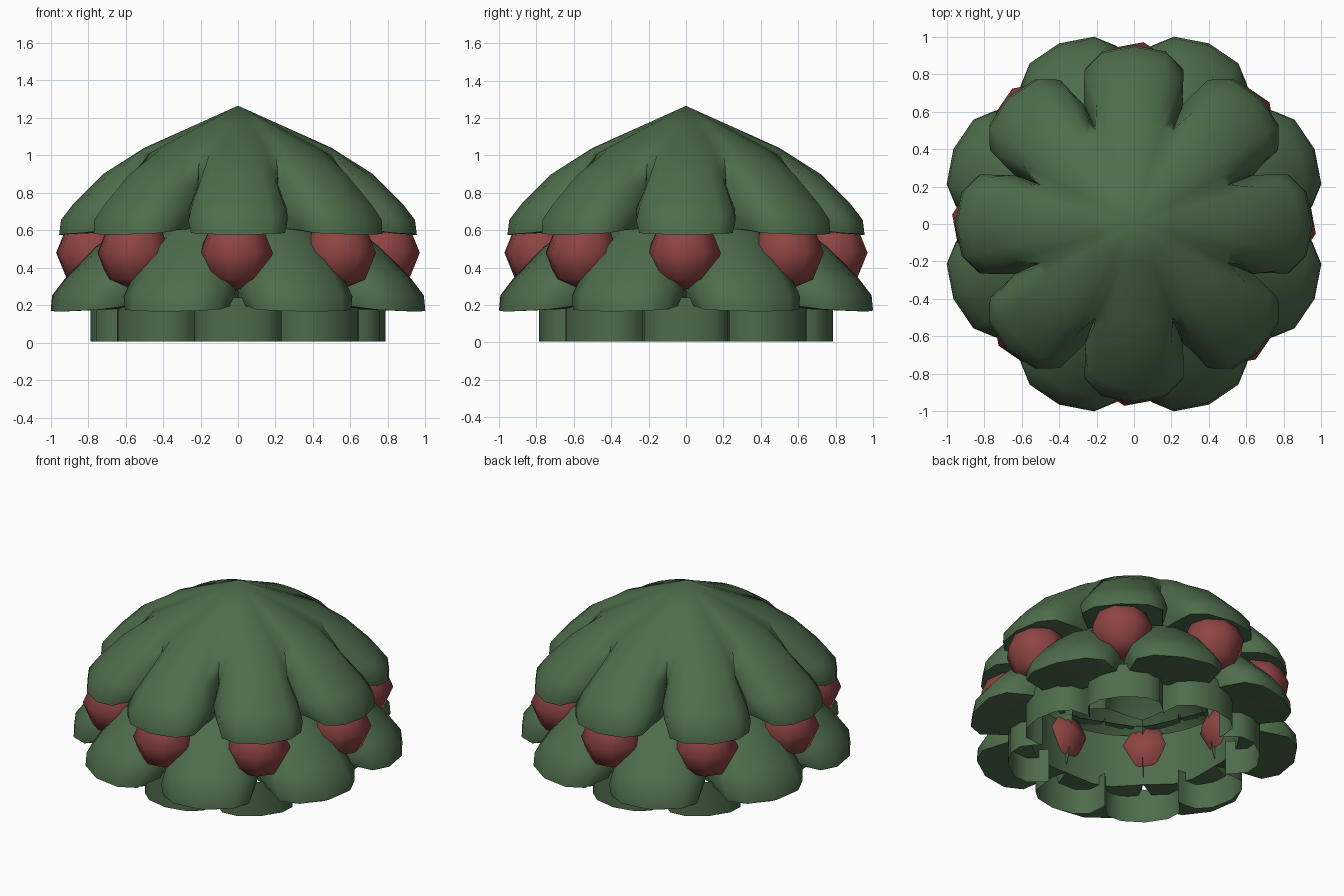
import bpy, bmesh, math
from mathutils import Matrix, Vector

if "Cube" in bpy.data.objects:
    bpy.data.objects.remove(bpy.data.objects["Cube"])


def material(name, color):
    m = bpy.data.materials.new(name)
    m.diffuse_color = color
    m.use_nodes = True
    m.node_tree.nodes["Principled BSDF"].inputs["Base Color"].default_value = m.diffuse_color
    return m


GREEN = material("leaf_green", (0.075, 0.15, 0.07, 1))
RED = material("berry_red", (0.27, 0.058, 0.055, 1))

# Half leaf, rows from the crown to the rim: (sideways, outward, height),
# each row running from the centre ridge to the side edge and into the valley
CROWN = [
    [(0, .2, 1.175), (.03, .2, 1.175), (.055, .195, 1.17), (.08, .193, 1.168), (.08, .193, 1.168)],
    [(0, .5, 1.04), (.08, .51, 1.03), (.15, .51, 1.015), (.207, .5, 1.0), (.207, .5, 1.0)],
    [(0, .72, .90), (.13, .70, .89), (.20, .64, .865), (.213, .55, .84), (.214, .517, .84)],
    [(0, .88, .74), (.16, .85, .735), (.25, .77, .72), (.262, .64, .71), (.222, .536, .71)],
    [(0, .945, .655), (.175, .91, .655), (.265, .82, .65), (.26, .68, .65), (.23, .554, .65)],
    [(0, .955, .575), (.17, .92, .58), (.25, .84, .585), (.24, .71, .60), (.23, .554, .61)],
]
# Underside ring and inner wall, following the valley radius
UNDER = [(0, .6, .59), (.06, .597, .59), (.12, .588, .6), (.18, .572, .605), (.23, .554, .61)]
INNER = [(x, y, .93) for x, y, z in UNDER]
# Bottom skirt: near-vertical scalloped wall
RIM = [(0, .787), (.145, .757), (.222, .69), (.232, .6), (.228, .55)]
SKIRT = [[(x, y, z) for x, y in RIM] for z in (.24, .12, .006)]


def finish(bm, name, mat):
    me = bpy.data.meshes.new(name)
    bm.to_mesh(me)
    bm.free()
    me.materials.append(mat)
    ob = bpy.data.objects.new(name, me)
    bpy.context.collection.objects.link(ob)
    bpy.ops.object.select_all(action='DESELECT')
    ob.select_set(True)
    bpy.context.view_layer.objects.active = ob
    bpy.ops.object.shade_smooth_by_angle(angle=math.radians(55))
    return ob


def leaf_tier(name, rows, turn=0, apex=None, scale=1, rim=0, new_rim=0):
    """Eight mirrored leaves around z, optionally closed by a crown point."""
    bm = bmesh.new()

    def place(p, rot):
        v = rot @ Vector(p)
        return bm.verts.new((v.x * scale, v.y * scale, (v.z - rim) * scale + new_rim))

    for k in range(8):
        rot = Matrix.Rotation(math.radians(turn + 45 * k), 3, 'Z')
        grid = []
        for row in rows:
            full = [(-x, y, z) for x, y, z in row[:0:-1]] + list(row)
            grid.append([place(p, rot) for p in full])
        for a, b in zip(grid, grid[1:]):
            for i in range(len(a) - 1):
                bm.faces.new((a[i], b[i], b[i + 1], a[i + 1]))
        if apex:
            top = place((0, 0, apex), rot)
            for i in range(len(grid[0]) - 1):
                bm.faces.new((top, grid[0][i], grid[0][i + 1]))
    bmesh.ops.remove_doubles(bm, verts=bm.verts, dist=.006)
    return finish(bm, name, GREEN)


# Leaf tiers
leaf_tier("top_leaves", CROWN + [UNDER], apex=1.265)
leaf_tier("middle_leaves", CROWN[1:] + [UNDER, INNER], turn=22.5,
          scale=1.093, rim=.575, new_rim=.165)
leaf_tier("bottom_leaves", SKIRT)

# Low-poly berries tucked under the top leaves
for k in range(8):
    bm = bmesh.new()
    bmesh.ops.create_uvsphere(bm, u_segments=8, v_segments=4, radius=.2)
    bm.transform(Matrix.Rotation(math.radians(45 * k), 4, 'Z')
                 @ Matrix.Translation((-.01, -.775, .48))
                 @ Matrix.Rotation(math.radians(33), 4, 'Z'))
    finish(bm, f"berry_{k + 1}", RED)
